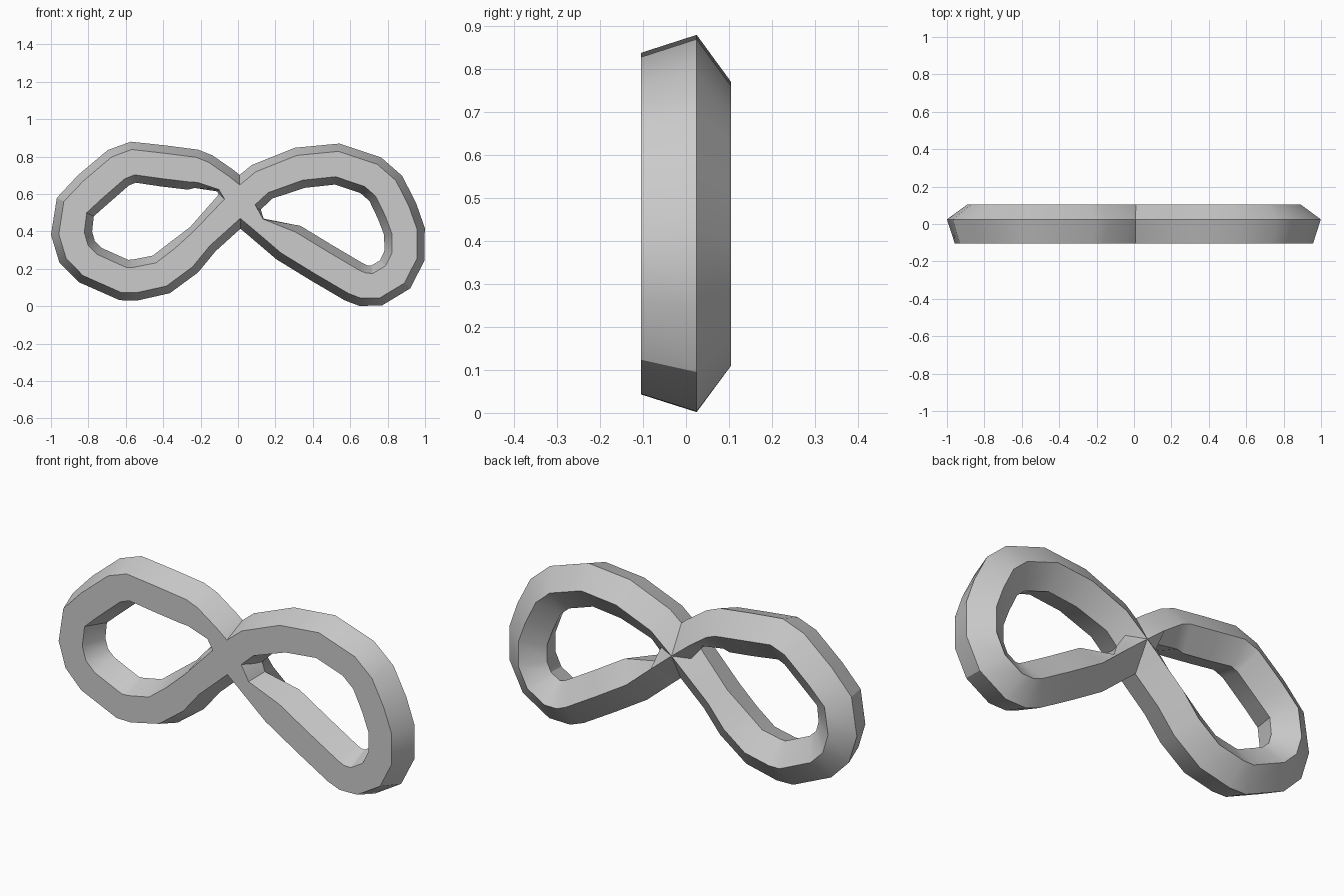
import bpy
import bmesh
import math
from mathutils import Vector

cube = bpy.data.objects.get("Cube")
if cube:
    bpy.data.objects.remove(cube, do_unlink=True)

# Single plain grey finish
grey = bpy.data.materials.new("plain_grey")
grey.use_nodes = True
colour = (0.6, 0.6, 0.6, 1.0)
grey.diffuse_color = colour
grey.node_tree.nodes["Principled BSDF"].inputs["Base Color"].default_value = colour

# Centre path of each lobe: x, z, and how full the inner side of the section is
CROSSING = (0.01, 0.56, 1)
RIGHT_LOBE = [
    (.13, .66, .9), (.33, .74, 1), (.53, .76, 1), (.71, .70, 1), (.79, .63, 1),
    (.85, .51, 1), (.89, .40, 1), (.89, .27, 1), (.84, .17, 1), (.74, .11, 1),
    (.67, .11, 1), (.62, .13, 1), (.45, .23, 1), (.27, .34, 1), (.13, .46, .1)]
LEFT_LOBE = [
    (-.09, .64, .3), (-.19, .71, .8), (-.24, .73, 1), (-.40, .75, 1),
    (-.56, .77, 1), (-.64, .74, 1), (-.78, .62, 1), (-.87, .53, 1),
    (-.89, .39, 1), (-.86, .29, 1), (-.79, .22, 1), (-.61, .14, 1),
    (-.55, .14, 1), (-.41, .17, 1), (-.29, .26, 1), (-.20, .37, .7)]

# Regular pentagon section with its point at the back and a flat front
SIDES, RADIUS, CENTRE_Y = 5, 0.116, -0.011
section = [(RADIUS * math.sin(i * math.tau / SIDES),
            CENTRE_Y + RADIUS * math.cos(i * math.tau / SIDES))
           for i in range(SIDES)]

# Stations round the figure eight; the inner side swaps at the crossing
stations = [(*p, 1) for p in [CROSSING] + RIGHT_LOBE]
stations += [(*p, -1) for p in [CROSSING] + LEFT_LOBE]
count = len(stations)

bm = bmesh.new()
rings = []
for i, (x, z, fullness, inner) in enumerate(stations):
    here = Vector((x, z))
    before = Vector(stations[i - 1][:2])
    after = Vector(stations[(i + 1) % count][:2])
    along = ((here - before).normalized() + (after - here).normalized()).normalized()
    across = Vector((along.y, -along.x))
    ring = []
    for u, y in section:
        if u * inner > 0:
            u *= fullness
        p = here + across * u
        ring.append(bm.verts.new((p.x, y, p.y)))
    rings.append(ring)

# Skin neighbouring rings into one closed band
for i, ring in enumerate(rings):
    nxt = rings[(i + 1) % count]
    for j in range(SIDES):
        k = (j + 1) % SIDES
        bm.faces.new((ring[j], ring[k], nxt[k], nxt[j]))
bmesh.ops.recalc_face_normals(bm, faces=bm.faces)

mesh = bpy.data.meshes.new("figure_eight_band")
bm.to_mesh(mesh)
bm.free()
mesh.materials.append(grey)
band = bpy.data.objects.new("figure_eight_band", mesh)
bpy.context.collection.objects.link(band)

# Smooth along the band, crisp along the section corners
bpy.ops.object.select_all(action="DESELECT")
band.select_set(True)
bpy.context.view_layer.objects.active = band
bpy.ops.object.shade_smooth_by_angle(angle=math.radians(30))
